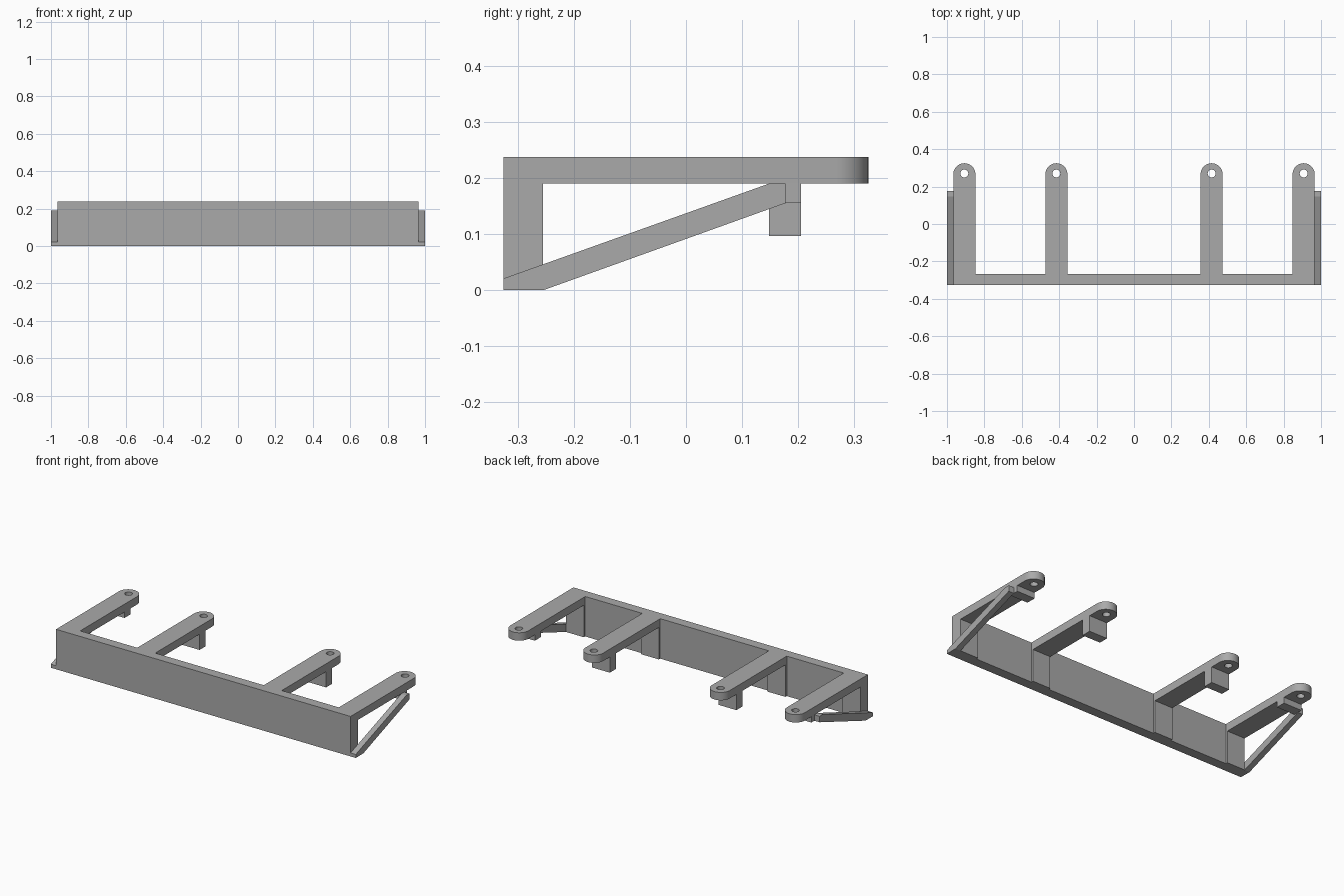
import bpy, bmesh, math
from mathutils import Vector

cube = bpy.data.objects.get("Cube")
if cube:
    bpy.data.objects.remove(cube, do_unlink=True)

grey = bpy.data.materials.new("plain_grey")
grey.use_nodes = True
grey.diffuse_color = (0.4, 0.4, 0.4, 1)
grey.node_tree.nodes["Principled BSDF"].inputs["Base Color"].default_value = (0.4, 0.4, 0.4, 1)

FRONT, PLATE_BACK, RIB_BACK = -0.325, -0.267, -0.2545
ARM_BOTTOM, TOP = 0.19, 0.237
ARM_HALF, ARM_END = 0.059, 0.325
PLATE_HALF = 0.966


def prism(name, loops, offset):
    """Fill closed outlines (later ones are holes) and extrude by offset."""
    bm = bmesh.new()
    edges = []
    for loop in loops:
        verts = [bm.verts.new(p) for p in loop]
        edges += [bm.edges.new((a, b)) for a, b in zip(verts, verts[1:] + verts[:1])]
    bmesh.ops.triangle_fill(bm, edges=edges, use_beauty=True, use_dissolve=False)
    result = bmesh.ops.extrude_face_region(bm, geom=bm.faces[:], use_keep_orig=True)
    moved = [g for g in result["geom"] if isinstance(g, bmesh.types.BMVert)]
    bmesh.ops.translate(bm, verts=moved, vec=Vector(offset))
    bmesh.ops.recalc_face_normals(bm, faces=bm.faces[:])
    mesh = bpy.data.meshes.new(name)
    bm.to_mesh(mesh)
    bm.free()
    mesh.materials.append(grey)
    obj = bpy.data.objects.new(name, mesh)
    bpy.context.collection.objects.link(obj)
    return obj


def box(name, x0, x1, y0, y1, z0, z1):
    base = [(x0, y0, z0), (x1, y0, z0), (x1, y1, z0), (x0, y1, z0)]
    return prism(name, [base], (0, 0, z1 - z0))


def arc(cx, cy, z, radius, sweep, count):
    return [(cx + radius * math.cos(sweep * i / count),
             cy + radius * math.sin(sweep * i / count), z) for i in range(count + 1)]


# Long front plate
box("front_plate", -PLATE_HALF, PLATE_HALF, FRONT, PLATE_BACK, 0, TOP)

# Four arms with round drilled ends, each with a rib and a hanging tab
for label, cx, tab_bottom in (("right_outer", -0.907, 0.155), ("right_inner", -0.415, 0.097),
                              ("left_inner", 0.415, 0.097), ("left_outer", 0.907, 0.155)):
    x0, x1 = cx - ARM_HALF, cx + ARM_HALF
    cy = ARM_END - ARM_HALF
    outline = arc(cx, cy, ARM_BOTTOM, ARM_HALF, math.pi, 24)
    outline += [(x0, PLATE_BACK, ARM_BOTTOM), (x1, PLATE_BACK, ARM_BOTTOM)]
    hole = arc(cx, cy + 0.004, ARM_BOTTOM, 0.021, math.tau, 24)[:-1]
    arm = prism(label + "_arm", [outline, hole], (0, 0, TOP - ARM_BOTTOM))
    bpy.ops.object.select_all(action="DESELECT")
    arm.select_set(True)
    bpy.context.view_layer.objects.active = arm
    bpy.ops.object.shade_smooth_by_angle(angle=math.radians(30))
    box(label + "_rib", x0, x1, PLATE_BACK, RIB_BACK, 0, ARM_BOTTOM)
    box(label + "_tab", x0, x1, 0.148, 0.205, tab_bottom, ARM_BOTTOM)

# Diagonal braces on both ends
brace = [(FRONT, 0), (RIB_BACK, 0), (0.177, 0.155), (0.177, 0.19), (0.148, 0.19), (FRONT, 0.021)]
for label, side in (("left", 1), ("right", -1)):
    prism(label + "_brace", [[(side * PLATE_HALF, y, z) for y, z in brace]],
          (side * (1 - PLATE_HALF), 0, 0))
